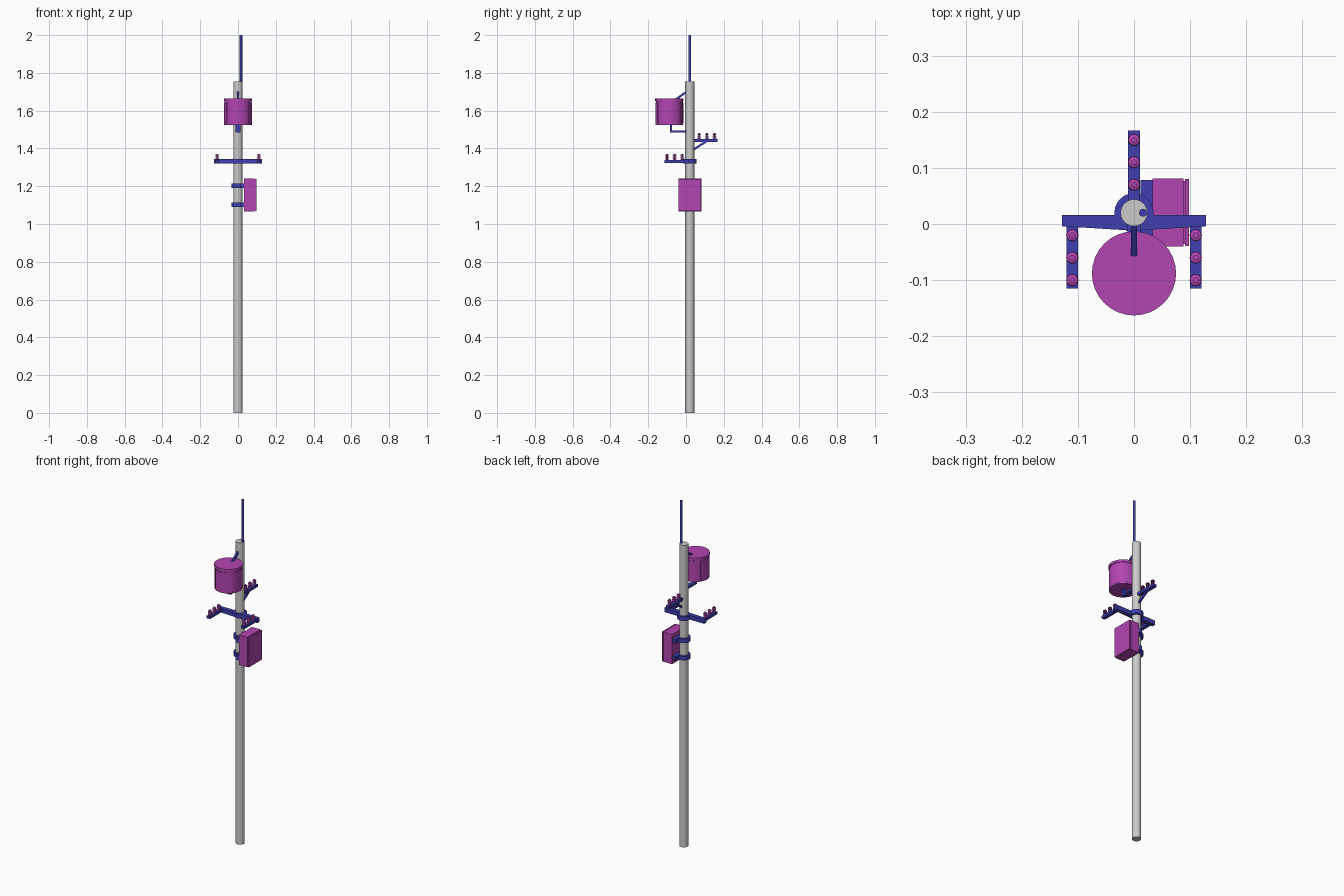
import bpy, math
from mathutils import Vector

if "Cube" in bpy.data.objects:
    bpy.data.objects.remove(bpy.data.objects["Cube"])

def material(name, color):
    m = bpy.data.materials.new(name)
    m.diffuse_color = color
    m.use_nodes = True
    m.node_tree.nodes["Principled BSDF"].inputs["Base Color"].default_value = m.diffuse_color
    return m

BLUE = material("blue_steel", (0.05, 0.05, 0.44, 1))
PURPLE = material("purple_paint", (0.45, 0.06, 0.45, 1))
PY = 0.02  # pole axis in y

def make(name, verts, faces, mat=None, smooth=False):
    me = bpy.data.meshes.new(name)
    me.from_pydata(verts, [], faces)
    ob = bpy.data.objects.new(name, me)
    bpy.context.collection.objects.link(ob)
    if mat:
        me.materials.append(mat)
    if smooth:
        bpy.ops.object.select_all(action='DESELECT')
        ob.select_set(True)
        bpy.context.view_layer.objects.active = ob
        bpy.ops.object.shade_smooth_by_angle(angle=math.radians(35))
    return ob

def prism(name, outline, z0, z1, mat):
    n = len(outline)
    v = [(x, y, z) for z in (z0, z1) for x, y in outline]
    f = [tuple(reversed(range(n))), tuple(range(n, 2 * n))]
    f += [(i, (i + 1) % n, n + (i + 1) % n, n + i) for i in range(n)]
    return make(name, v, f, mat)

def box(name, x0, x1, y0, y1, z0, z1, mat):
    return prism(name, [(x0, y0), (x1, y0), (x1, y1), (x0, y1)], z0, z1, mat)

def lathe(name, profile, loc, mat=None, sides=24):
    x, y, z = loc
    v, f = [], []
    for r, h in profile:
        for i in range(sides):
            a = 2 * math.pi * i / sides
            v.append((x + r * math.cos(a), y + r * math.sin(a), z + h))
    for k in range(len(profile) - 1):
        for i in range(sides):
            j = (i + 1) % sides
            f.append((k * sides + i, k * sides + j, (k + 1) * sides + j, (k + 1) * sides + i))
    f.append(tuple(reversed(range(sides))))
    f.append(tuple(range(len(v) - sides, len(v))))
    return make(name, v, f, mat, True)

def strut(name, a, b, w, t, mat):
    # flat bar in the yz plane, w wide in x and t thick
    a, b = Vector((0, *a)), Vector((0, *b))
    d = (b - a).normalized()
    n = Vector((0, -d.z, d.y)) * t / 2
    sx = Vector((w / 2, 0, 0))
    v = [p + s * sx + q * n for p in (a, b) for s, q in ((-1, -1), (1, -1), (1, 1), (-1, 1))]
    f = [(3, 2, 1, 0), (4, 5, 6, 7)] + [(i, (i + 1) % 4, 4 + (i + 1) % 4, 4 + i) for i in range(4)]
    return make(name, v, f, mat)

def insulator(name, x, y, z):
    prof = [(0.006, 0)]
    for k in range(3):
        h = 0.004 + k * 0.010
        prof += [(0.005, h), (0.011, h + 0.001), (0.010, h + 0.004), (0.005, h + 0.006)]
    prof.append((0.005, 0.033))
    lathe(name, prof, (x, y, z), PURPLE, 12)

# Pole and mast rod
lathe("pole", [(0.024, 0), (0.024, 1.754)], (0, PY, 0))
lathe("mast_rod", [(0.007, 1.72), (0.007, 2.0)], (0.016, PY, 0), BLUE, 12)

# Transformer drum with shallow vertical ribs under its lid
lathe("transformer_drum", [(0.071, 1.524), (0.071, 1.655)], (0, -0.088, 0), PURPLE, 32)
lathe("transformer_lid", [(0.075, 1.650), (0.075, 1.664)], (0, -0.088, 0), PURPLE, 32)
lathe("transformer_base", [(0.073, 1.523), (0.073, 1.531)], (0, -0.088, 0), PURPLE, 32)
for s in range(4):
    pts = []
    for r, order in ((0.0735, range(7)), (0.068, range(6, -1, -1))):
        for i in order:
            a = math.radians(s * 90 - 135 + 12 + i * 11)
            pts.append((r * math.cos(a), -0.088 + r * math.sin(a)))
    prism(f"transformer_panel_{s}", pts, 1.531, 1.643, PURPLE)

# Transformer supports
strut("upper_transformer_stay", (0.006, 1.702), (-0.056, 1.658), 0.011, 0.011, BLUE)
box("lower_transformer_arm", -0.012, 0.012, -0.086, 0.005, 1.484, 1.496, BLUE)
box("lower_transformer_post", -0.012, 0.012, -0.086, -0.074, 1.490, 1.526, BLUE)

# Rear arm with brace and insulators
box("rear_arm", -0.0105, 0.0105, 0.035, 0.167, 1.434, 1.449, BLUE)
strut("rear_brace", (0.038, 1.392), (0.108, 1.438), 0.010, 0.011, BLUE)
for i, y in enumerate((0.07, 0.11, 0.15)):
    insulator(f"rear_insulator_{i}", 0, y, 1.448)

# Crossarm with collar and two forward arms
prism("crossarm", [(-0.128, -0.004), (-0.015, -0.011), (0.015, -0.011), (0.128, -0.004),
                   (0.128, 0.016), (-0.128, 0.016)], 1.320, 1.345, BLUE)
lathe("crossarm_collar", [(0.035, 1.320), (0.035, 1.345)], (0, PY, 0), BLUE)
for side, s in (("left", -1), ("right", 1)):
    box(f"{side}_forward_arm", s * 0.11 - 0.0105, s * 0.11 + 0.0105, -0.115, 0.0, 1.324, 1.339, BLUE)
    for i, y in enumerate((-0.02, -0.06, -0.10)):
        insulator(f"{side}_insulator_{i}", s * 0.11, y, 1.338)

# Control cabinet with door and clamps
box("cabinet_body", 0.033, 0.088, -0.040, 0.081, 1.067, 1.240, PURPLE)
box("cabinet_door_seam", 0.087, 0.092, -0.036, 0.077, 1.071, 1.236, PURPLE)
box("cabinet_door", 0.091, 0.098, -0.039, 0.080, 1.068, 1.239, PURPLE)
for name, z in (("upper", 1.203), ("lower", 1.103)):
    lathe(f"{name}_clamp_collar", [(0.035, z - 0.012), (0.035, z + 0.012)], (0, PY, 0), BLUE)
    box(f"{name}_clamp_bracket", 0.012, 0.034, -0.038, 0.078, z - 0.012, z + 0.012, BLUE)
